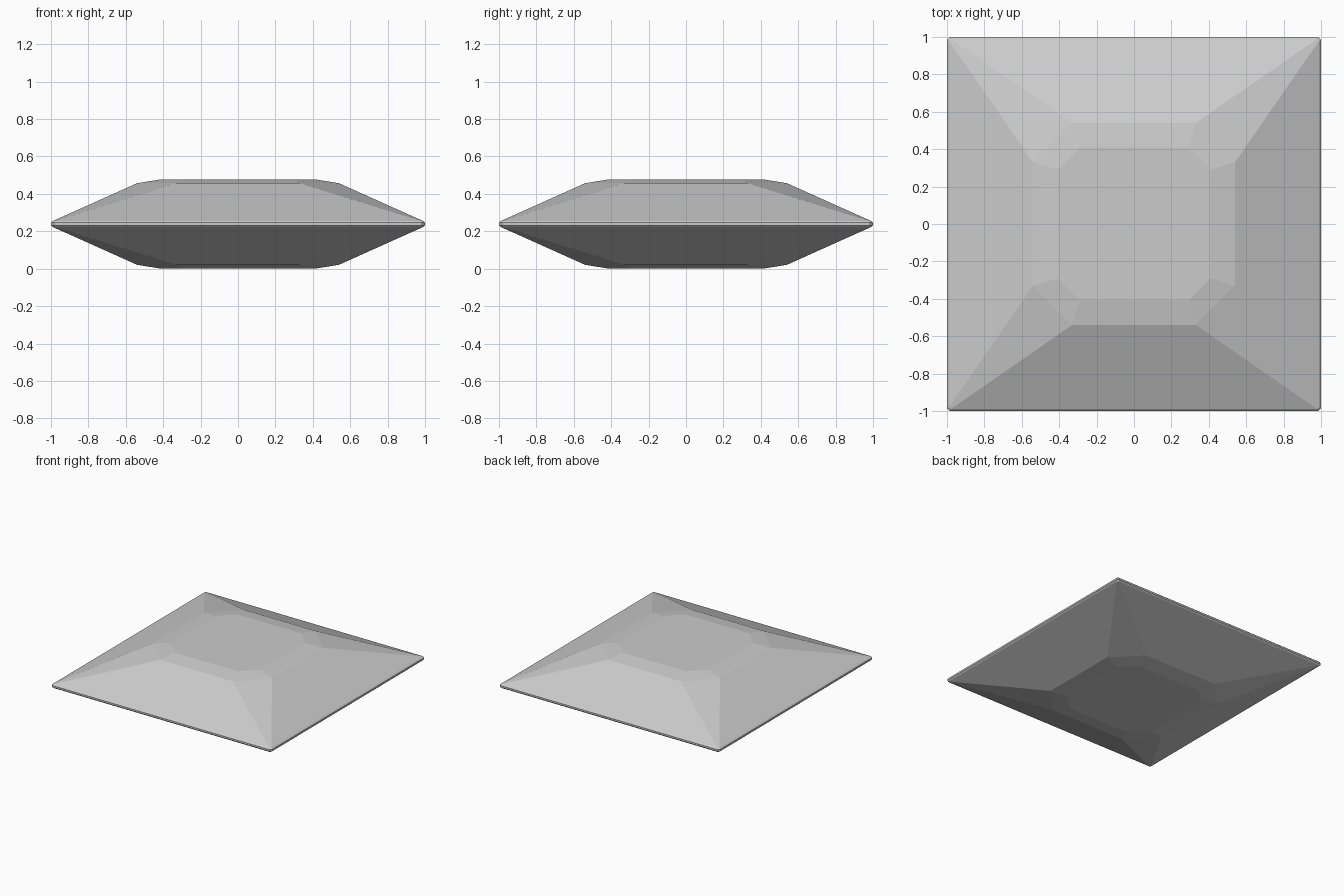
import bpy
import bmesh

if "Cube" in bpy.data.objects:
    bpy.data.objects.remove(bpy.data.objects["Cube"])

MID = 0.239  # height of the thin rim's centre line

# Octagonal section: a = distance of straight side, b = where its corner cut begins
# (a, b, height above or below the rim centre line)
HALF = [
    (1.00, 0.985, 0.007),   # rim edge
    (0.99, 0.980, 0.016),   # rim bevel
    (0.54, 0.33, 0.218),    # end of the long slope
    (0.41, 0.29, 0.239),    # flat face
]
sections = [(a, b, -h) for a, b, h in reversed(HALF)] + HALF


def add_ring(bm, a, b, h):
    pts = [(a, -b), (a, b), (b, a), (-b, a), (-a, b), (-a, -b), (-b, -a), (b, -a)]
    return [bm.verts.new((x, y, MID + h)) for x, y in pts]


# Faceted square cushion body, lofted through the sections
bm = bmesh.new()
rings = [add_ring(bm, *s) for s in sections]
for low, high in zip(rings, rings[1:]):
    for i in range(8):
        j = (i + 1) % 8
        bm.faces.new((low[i], low[j], high[j], high[i]))
bm.faces.new(list(reversed(rings[0])))
bm.faces.new(rings[-1])
bmesh.ops.recalc_face_normals(bm, faces=bm.faces)

mesh = bpy.data.meshes.new("cushion")
bm.to_mesh(mesh)
bm.free()
cushion = bpy.data.objects.new("cushion", mesh)
bpy.context.collection.objects.link(cushion)
